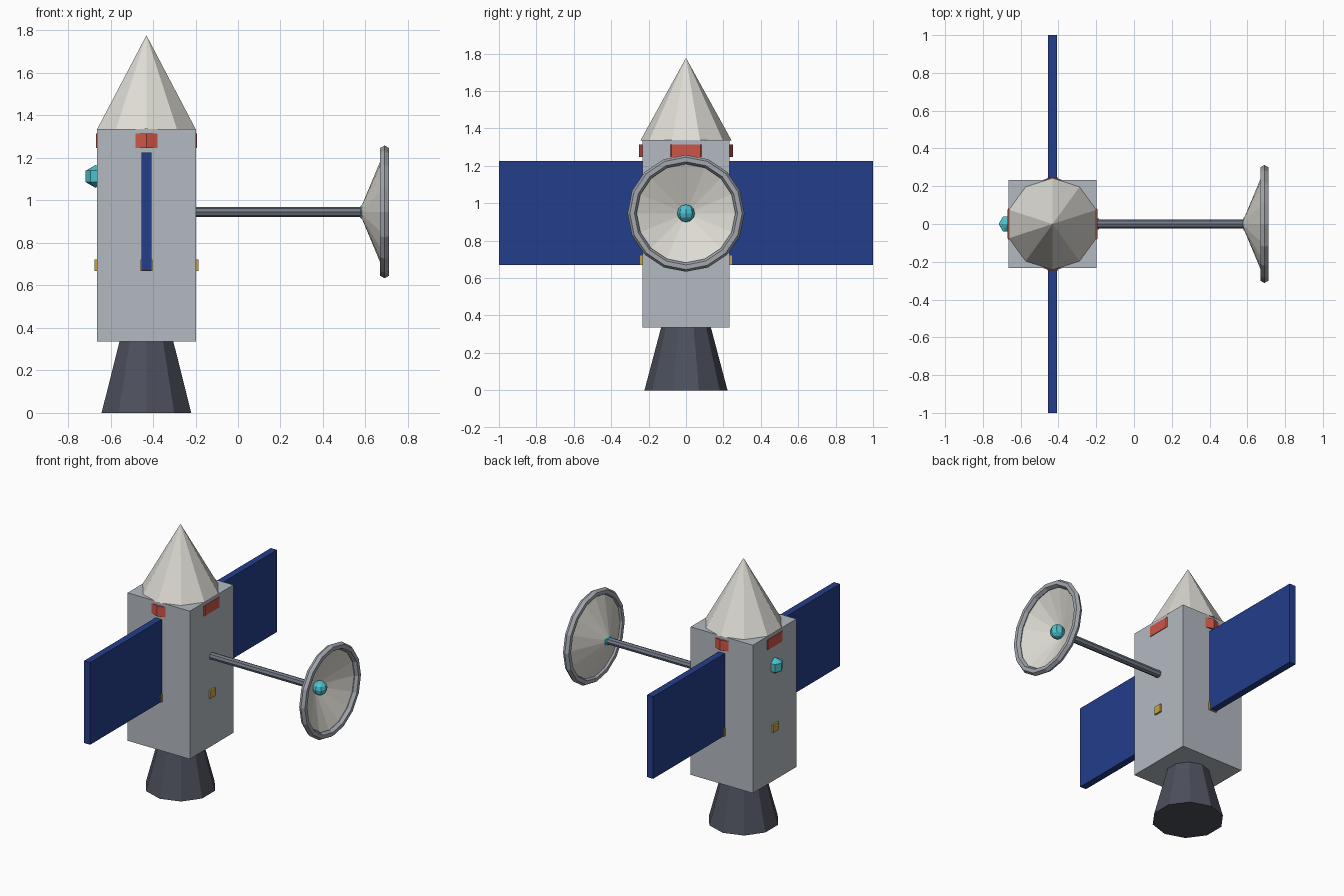
import bpy, bmesh, math
from mathutils import Matrix, Vector

if "Cube" in bpy.data.objects:
    bpy.data.objects.remove(bpy.data.objects["Cube"])

CX = -0.431          # x of the body axis
MAST_Z = 0.946       # height of the dish mast


def material(name, hex_rgb):
    lin = []
    for i in (0, 2, 4):
        c = int(hex_rgb[i:i + 2], 16) / 255
        lin.append(c / 12.92 if c <= 0.04045 else ((c + 0.055) / 1.055) ** 2.4)
    m = bpy.data.materials.new(name)
    m.diffuse_color = (*lin, 1)
    m.use_nodes = True
    m.node_tree.nodes["Principled BSDF"].inputs["Base Color"].default_value = m.diffuse_color
    return m


GREY = material("body_grey", "B4BAC2")
CREAM = material("cream", "DEDCD4")
DARK = material("nozzle_dark", "4C505C")
BLUE = material("panel_blue", "233D8A")
RED = material("band_red", "CC5547")
GOLD = material("gold", "C9A544")
TEAL = material("teal", "4CC3CE")
RIM = material("rim_grey", "A2A7AE")
MAST = material("mast_grey", "747B87")


def finish(name, bm, mat):
    me = bpy.data.meshes.new(name)
    bmesh.ops.remove_doubles(bm, verts=bm.verts, dist=1e-5)
    bmesh.ops.recalc_face_normals(bm, faces=bm.faces)
    bm.to_mesh(me)
    bm.free()
    me.materials.append(mat)
    ob = bpy.data.objects.new(name, me)
    bpy.context.collection.objects.link(ob)
    return ob


def box(name, mat, centre, size):
    bm = bmesh.new()
    bmesh.ops.create_cube(bm, size=1, matrix=Matrix.Translation(centre) @ Matrix.Diagonal((*size, 1)))
    return finish(name, bm, mat)


def lathe(name, mat, profile, sides, origin, along_x=False, start=math.pi / 2, closed=False):
    """Flat-sided revolve of (radius, height) points about z, or about x."""
    bm = bmesh.new()
    rings = []
    for r, h in profile:
        ring = []
        for i in range(sides):
            a = start + 2 * math.pi * i / sides
            u, v = r * math.cos(a), r * math.sin(a)
            p = (h, u, v) if along_x else (u, v, h)
            ring.append(bm.verts.new(Vector(p) + Vector(origin)))
            if r == 0:
                break
        rings.append(ring)
    pairs = list(zip(rings, rings[1:])) + ([(rings[-1], rings[0])] if closed else [])
    for a, b in pairs:
        for i in range(sides):
            j = (i + 1) % sides
            quad = [a[i % len(a)], a[j % len(a)], b[j % len(b)], b[i % len(b)]]
            bm.faces.new(list(dict.fromkeys(quad)))
    return finish(name, bm, mat)


def ball(name, mat, r, sides, rings, origin, start):
    prof = [(0 if k in (0, rings) else r * math.sin(math.pi * k / rings),
             -r * math.cos(math.pi * k / rings)) for k in range(rings + 1)]
    return lathe(name, mat, prof, sides, origin, start=start)


# Body, nose cone, engine nozzle and the red band poking through the walls
box("body", GREY, (CX, 0, 0.836), (0.466, 0.466, 1.002))
lathe("nose_cone", CREAM, [(0, 1.335), (0.244, 1.335), (0, 1.777)], 10, (CX, 0, 0))
lathe("engine_nozzle", DARK, [(0, 0), (0.222, 0), (0.133, 0.336), (0, 0.336)], 10, (CX, 0, 0))
lathe("red_band", RED, [(0, 1.246), (0.25, 1.246), (0.25, 1.315), (0, 1.315)], 10, (CX, 0, 0))

# Solar panels, one on each side
for side, s in (("front", -1), ("back", 1)):
    box(side + "_solar_panel", BLUE, (CX, s * 0.613, 0.947), (0.046, 0.774, 0.556))

# Small gold thrusters on the four walls
for i in range(4):
    a = i * math.pi / 2
    box("thruster_%d" % (i + 1), GOLD,
        (CX + 0.217 * math.cos(a), 0.217 * math.sin(a), 0.695), (0.056, 0.056, 0.053))

# Sensor on the left wall
ball("sensor", TEAL, 0.054, 6, 3, (-0.67, 0, 1.113), start=0)

# Dish on its mast: rod, open cone, hexagonal-section rim and feed ball
lathe("dish_mast", MAST, [(0, -0.22), (0.024, -0.22), (0.024, 0.585), (0, 0.585)], 8,
      (0, 0, MAST_Z), along_x=True)
lathe("dish", CREAM, [(0, 0.58), (0.024, 0.58), (0.288, 0.69)], 16, (0, 0, MAST_Z), along_x=True)
rim = [(0.288 + 0.0245 * math.cos(k * math.pi / 3), 0.69 + 0.0245 * math.sin(k * math.pi / 3))
       for k in range(6)]
lathe("dish_rim", RIM, rim, 16, (0, 0, MAST_Z), along_x=True, closed=True)
ball("dish_feed", TEAL, 0.047, 8, 6, (0.614, 0, MAST_Z), start=0)
